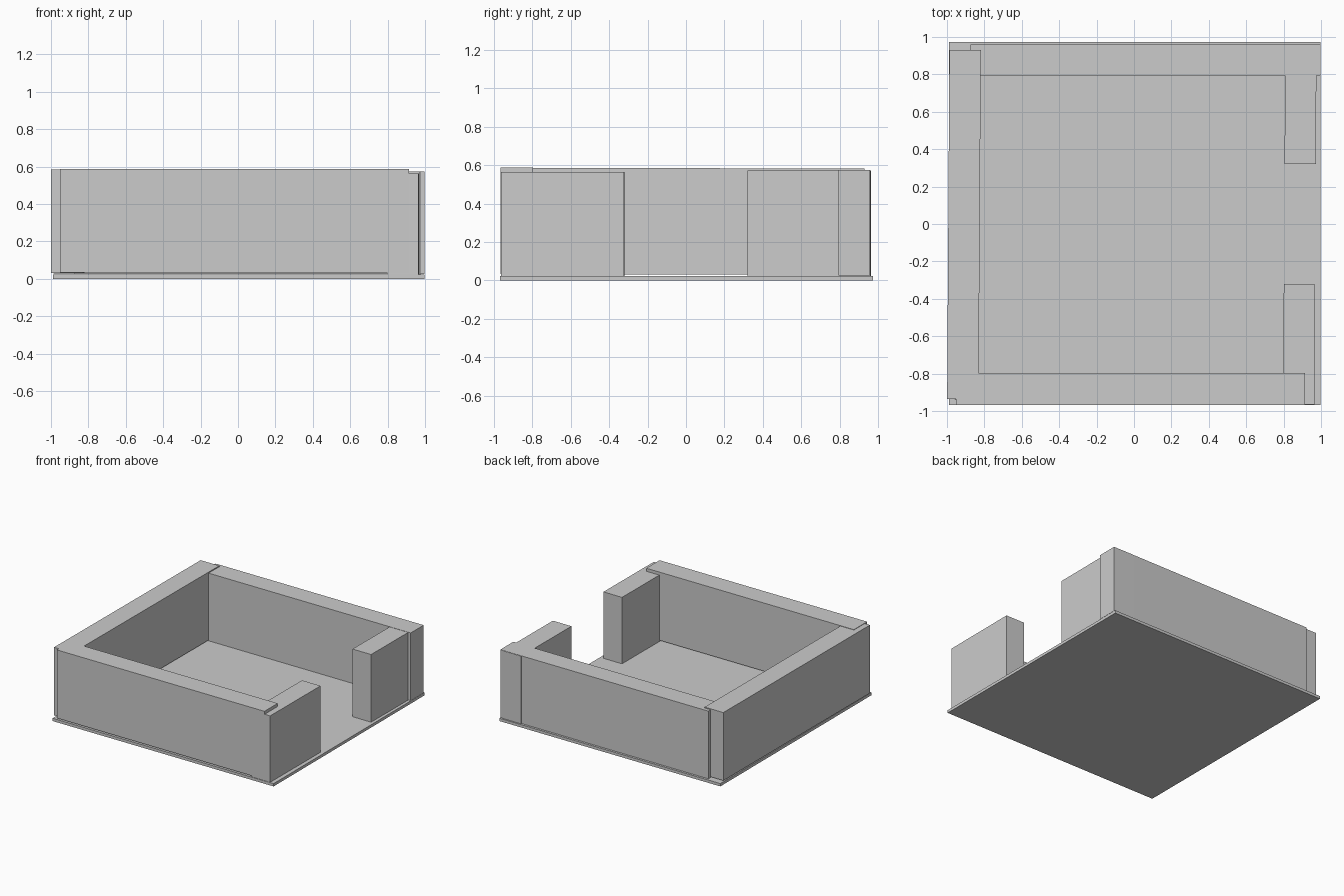
import bpy
from mathutils import Matrix

if "Cube" in bpy.data.objects:
    bpy.data.objects.remove(bpy.data.objects["Cube"])


def box(name, x, y, z, turn=0.0, tilt=0.0):
    """Box from axis ranges, turned about z and tilted about x at its centre."""
    ranges = (x, y, z)
    size = [b - a for a, b in ranges]
    centre = [(a + b) / 2 for a, b in ranges]
    bpy.ops.mesh.primitive_cube_add(size=1)
    ob = bpy.context.object
    ob.name = name
    ob.data.transform(Matrix.Diagonal((*size, 1)))
    ob.location = centre
    ob.rotation_euler = (tilt, 0, turn)
    return ob


# Thin floor slab
box("floor_plate", (-0.99, 0.998), (-0.968, 0.973), (0, 0.023))

# Long walls, with small offsets where the corners overlap
box("front_wall", (-0.952, 0.915), (-0.967, -0.797), (0.034, 0.588))
box("back_wall", (-0.873, 0.998), (0.793, 0.959), (0.025, 0.575))
box("left_wall", (-0.993, -0.825), (-0.937, 0.930), (0.031, 0.584),
    turn=-0.0065, tilt=-0.001)

# Short walls either side of the doorway
box("doorway_wall_front", (0.799, 0.966), (-0.964, -0.322), (0.023, 0.563), turn=-0.006)
box("doorway_wall_back", (0.807, 0.974), (0.321, 0.962), (0.023, 0.573), turn=-0.006)
